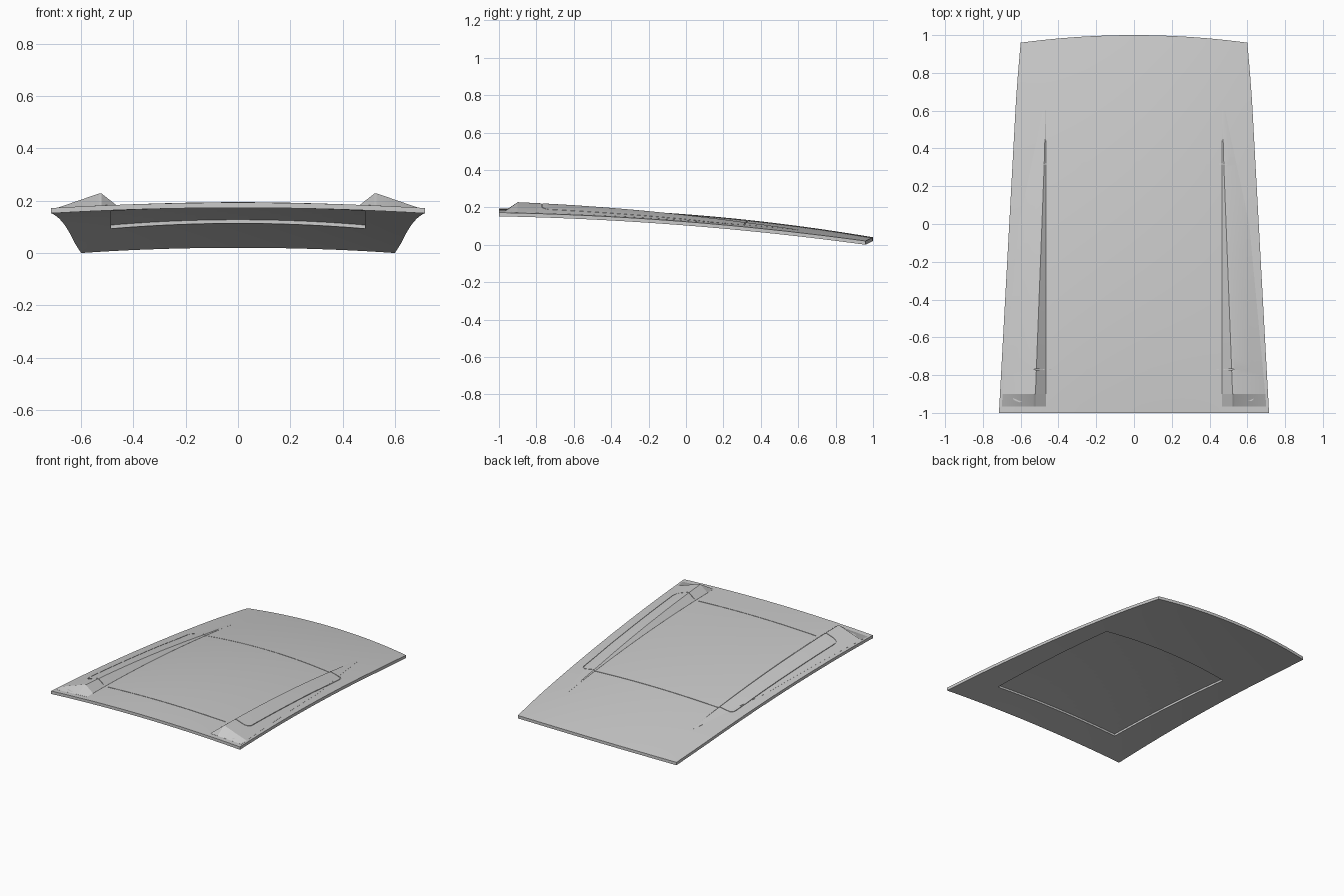
import bpy, bmesh, math

if "Cube" in bpy.data.objects:
    bpy.data.objects.remove(bpy.data.objects["Cube"])


def interp(pts, t):
    if t <= pts[0][0]:
        return pts[0][1]
    for (a, p), (b, q) in zip(pts, pts[1:]):
        if t <= b:
            return p + (q - p) * (t - a) / (b - a)
    return pts[-1][1]


# Plan half-width and crowned upper surface of the panel
def half_width(y):
    return interp([(-1, .715), (.65, .625), (.8, .614), (.96, .60), (1, .597)], y)


def surf(x, y):
    mid = .163 - .0765 * y - .0465 * y * y
    edge = .123 - .0787 * y - .0297 * y * y
    return mid + (edge - mid) * (x / half_width(y)) ** 2


# Cross-section of the side ridge at y: (x, height above the panel)
def ridge_pts(y):
    h = interp([(-.965, 0), (-.9, .046), (-.2, .024), (.3, .007), (.6, 0)], y)
    c = interp([(-.965, .528), (-.9, .528), (.3, .482), (.6, .474)], y)
    o = interp([(-.965, .70), (-.9, .695), (0, .61), (.6, .482)], y)
    return [(.467, 0), (c - .006, h), (c + .006, h), (o, 0)]


def make(name, bm):
    bmesh.ops.recalc_face_normals(bm, faces=bm.faces)
    me = bpy.data.meshes.new(name)
    bm.to_mesh(me)
    bm.free()
    ob = bpy.data.objects.new(name, me)
    bpy.context.collection.objects.link(ob)
    return ob


def slab(name, nx, ny, plan, up, down):
    """Closed sheet following the panel surface, offset by up and down."""
    bm = bmesh.new()
    layers = []
    for off in (up, down):
        rows = []
        for j in range(ny + 1):
            row = []
            for i in range(nx + 1):
                x, y = plan(2 * i / nx - 1, j / ny)
                row.append(bm.verts.new((x, y, surf(x, y) + off)))
            rows.append(row)
        layers.append(rows)
        for j in range(ny):
            for i in range(nx):
                bm.faces.new((rows[j][i], rows[j][i + 1], rows[j + 1][i + 1], rows[j + 1][i]))

    def rim(r):
        return (r[0][:-1] + [q[-1] for q in r[:-1]] + r[-1][:0:-1] + [q[0] for q in r[:0:-1]])
    a, b = rim(layers[0]), rim(layers[1])
    for k in range(len(a)):
        n = (k + 1) % len(a)
        bm.faces.new((a[k], a[n], b[n], b[k]))
    return make(name, bm)


def loft(name, rings, closed=False):
    bm = bmesh.new()
    vs = [[bm.verts.new(p) for p in r] for r in rings]
    n = len(vs[0])
    for a, b in zip(vs, vs[1:] + (vs[:1] if closed else [])):
        for i in range(n):
            bm.faces.new((a[i], a[(i + 1) % n], b[(i + 1) % n], b[i]))
    if not closed:
        bm.faces.new(vs[0])
        bm.faces.new(vs[-1])
    return make(name, bm)


def cut(ob, cutter):
    m = ob.modifiers.new("cut", 'BOOLEAN')
    m.operation = 'DIFFERENCE'
    m.solver = 'EXACT'
    m.object = cutter
    cutter.hide_render = True
    cutter.hide_set(True)


# Main panel
def panel_plan(u, v):
    y = -1 + v * (1.96 + .04 * (1 - u * u))
    return u * half_width(y), y


panel = slab("roof_panel", 32, 48, panel_plan, 0, -.02)

# Shallow recess under the panel
recess = slab("recess_cutter", 24, 30,
              lambda u, v: (u * .485, -.77 + v * (1.075 + .018 * (1 - u * u))), -.006, -.09)

# Side ridges
stations = [-.965, -.9] + [-.8 + .1 * i for i in range(15)]
ridges = []
for s, side in ((1, "right"), (-1, "left")):
    rings = []
    for y in stations:
        p = ridge_pts(y)
        ring = [(s * x, y, surf(x, y) + h + .0005) for x, h in p]
        ring += [(s * x, y, surf(x, y) - .004) for x in (p[3][0], p[2][0], p[1][0], p[0][0])]
        rings.append(ring)
    ridges.append(loft("ridge_" + side, rings))

# Hairline seam around the hatch, following the panel and ridges
path = []
corners = [(.575, -.73, -90, .04), (.54, .28, 0, .033)]
for cx, cy, a0, r in corners:
    for k in range(6):
        a = math.radians(a0 + 18 * k)
        path.append((cx + r * math.cos(a), cy + r * math.sin(a), math.cos(a), math.sin(a)))
side_a, side_b = path[5], path[6]
run = [tuple(p + (q - p) * k / 16 for p, q in zip(side_a, side_b)) for k in range(1, 16)]
half = path[:6] + run + path[6:]
front = [(.54 - .045 * k, .313 + .017 * (1 - ((.54 - .045 * k) / .54) ** 2), 0, 1) for k in range(1, 24)]
back = [(-.575 + .046 * k, -.77, 0, -1) for k in range(1, 25)]
loop = half + front + [(-x, y, -nx, ny) for x, y, nx, ny in reversed(half)] + back
rings = []
for x, y, nx, ny in loop:
    ring = []
    for side, zoff in ((-1, -.004), (1, -.004), (1, .06), (-1, .06)):
        px, py = x + side * .002 * nx, y + side * .002 * ny
        base = surf(px, py)
        if zoff < 0:
            base += interp(ridge_pts(py), abs(px))
        ring.append((px, py, base + zoff))
    rings.append(ring)
seam = loft("seam_cutter", rings, True)

cut(panel, recess)
for ob in [panel] + ridges:
    cut(ob, seam)
    bpy.ops.object.select_all(action='DESELECT')
    ob.select_set(True)
    bpy.context.view_layer.objects.active = ob
    bpy.ops.object.shade_smooth_by_angle(angle=math.radians(20))
